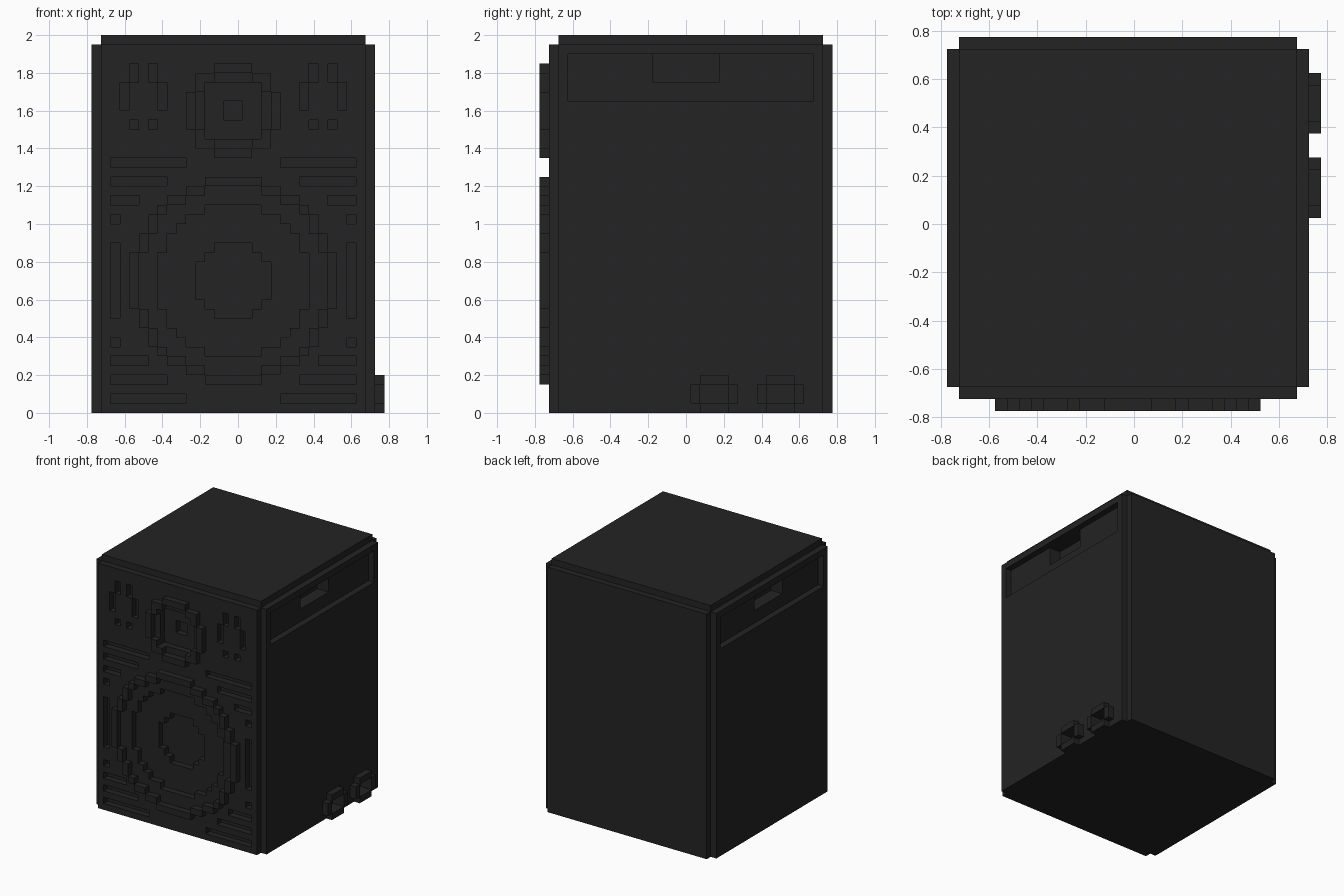
import bpy
import bmesh
from mathutils import Vector
from itertools import groupby

old = bpy.data.objects.get("Cube")
if old:
    bpy.data.objects.remove(old)

C = 0.05          # block size
CX = -0.025       # cabinet centre in x
CY = 0.025        # cabinet centre in y
FRONT = -0.725    # front panel plane
SIDE = 0.725      # socket side plane

black = bpy.data.materials.new("matte black")
black.diffuse_color = (0.017, 0.017, 0.017, 1)
black.use_nodes = True
bsdf = next(n for n in black.node_tree.nodes if n.type == 'BSDF_PRINCIPLED')
bsdf.inputs["Base Color"].default_value = (0.017, 0.017, 0.017, 1)
bsdf.inputs["Roughness"].default_value = 0.8


def prism(bm, points, direction):
    """Extrude a closed outline of 3D points along a direction."""
    face = bm.faces.new([bm.verts.new(p) for p in points])
    ext = bmesh.ops.extrude_face_region(bm, geom=[face], use_keep_orig=True)
    verts = [g for g in ext["geom"] if isinstance(g, bmesh.types.BMVert)]
    bmesh.ops.translate(bm, verts=verts, vec=Vector(direction))


def box(bm, x0, x1, y0, y1, z0, z1):
    prism(bm, [(x0, y0, z0), (x1, y0, z0), (x1, y1, z0), (x0, y1, z0)], (0, 0, z1 - z0))


def finish(name, bm):
    bmesh.ops.recalc_face_normals(bm, faces=bm.faces)
    mesh = bpy.data.meshes.new(name)
    bm.to_mesh(mesh)
    bm.free()
    mesh.materials.append(black)
    obj = bpy.data.objects.new(name, mesh)
    bpy.context.collection.objects.link(obj)
    return obj


def half_width(row, limit):
    """Half width in blocks of one row of a stepped disc."""
    j = 0
    while (row + 0.5) ** 2 + (j + 0.5) ** 2 < limit:
        j += 1
    return j


def disc(bm, cz, limit, y0, y1):
    """Solid stepped disc facing the front."""
    n = half_width(0, limit)
    side = []
    for i in range(-n, n):
        h = half_width(i if i >= 0 else -i - 1, limit)
        side += [(h, i), (h, i + 1)]
    side = list(dict.fromkeys(side))
    outline = side + [(-h, i) for h, i in reversed(side)]
    prism(bm, [(CX + h * C, y0, cz + i * C) for h, i in outline], (0, y1 - y0, 0))


def ring(name, cz, limit):
    """Raised stepped ring, one block wide."""
    bm = bmesh.new()
    n = half_width(0, limit)

    def run(i):
        h = half_width(i, limit)
        return min(half_width(i + 1, limit), h - 1), h

    for (a, h), rows in groupby(range(n), key=run):
        rows = list(rows)
        lo, hi = rows[0], rows[-1] + 1
        xs = [(-h, h)] if a == 0 else [(a, h), (-h, -a)]
        zs = [(-hi, hi)] if lo == 0 else [(lo, hi), (-hi, -lo)]
        for x0, x1 in xs:
            for z0, z1 in zs:
                box(bm, CX + x0 * C, CX + x1 * C, FRONT - C, FRONT,
                    cz + z0 * C, cz + z1 * C)
    return finish(name, bm)


def cut(target, bm, name):
    """Subtract a cutter from the target and remove it."""
    cutter = finish(name, bm)
    cutter.hide_render = True
    mod = target.modifiers.new(name, 'BOOLEAN')
    mod.operation = 'DIFFERENCE'
    mod.solver = 'EXACT'
    mod.object = cutter
    bpy.context.view_layer.objects.active = target
    bpy.ops.object.modifier_apply(modifier=mod.name)
    bpy.data.objects.remove(cutter)


# Cabinet with notched vertical edges
bm = bmesh.new()
a, b = 0.75, 0.70
corner = [(a, -b), (a, b), (b, b), (b, a), (-b, a), (-b, b),
          (-a, b), (-a, -b), (-b, -b), (-b, -a), (b, -a), (b, -b)]
prism(bm, [(CX + x, CY + y, 0) for x, y in corner], (0, 0, 1.95))
cabinet = finish("cabinet", bm)

# Stepped top panel
bm = bmesh.new()
box(bm, CX - b, CX + b, CY - b, CY + b, 1.95, 2.0)
finish("top_panel", bm)

# Shallow recesses: slots and vents on both halves of the front
bm = bmesh.new()
recesses = [
    # slots
    (-0.675, -0.275, 1.30, 1.35), (-0.675, -0.375, 1.20, 1.25),
    (-0.675, -0.525, 1.10, 1.15), (-0.675, -0.625, 1.00, 1.05),
    (-0.675, -0.625, 0.50, 0.90), (-0.675, -0.625, 0.35, 0.40),
    (-0.675, -0.475, 0.25, 0.30), (-0.675, -0.375, 0.15, 0.20),
    (-0.675, -0.275, 0.05, 0.10),
    # vents
    (-0.574, -0.526, 1.75, 1.85), (-0.474, -0.426, 1.75, 1.85),
    (-0.625, -0.576, 1.60, 1.75), (-0.424, -0.375, 1.60, 1.75),
    (-0.574, -0.526, 1.50, 1.55), (-0.474, -0.426, 1.50, 1.55),
]
for x0, x1, z0, z1 in recesses:
    for l, r in ((x0, x1), (2 * CX - x1, 2 * CX - x0)):
        box(bm, l, r, FRONT - C, FRONT + C, z0, z1)

# Woofer cone and tweeter recess
disc(bm, 0.7, 64, FRONT - C, FRONT + C)
box(bm, CX - 3 * C, CX + 3 * C, FRONT - C, FRONT + C, 1.45, 1.75)

# Handle panels on both sides
for s in (-1, 1):
    x0, x1 = sorted((CX + s * 0.70, CX + s * 0.80))
    box(bm, x0, x1, -0.625, 0.675, 1.65, 1.90)

# Socket holes
sockets = (0.15, 0.50)
for y in sockets:
    box(bm, SIDE - C, SIDE + C, y - 0.075, y + 0.075, 0.05, 0.15)
cut(cabinet, bm, "shallow_cutter")

# Deeper recesses: speaker centres and hand grips
bm = bmesh.new()
disc(bm, 0.7, 16, FRONT - C, FRONT + 2 * C)
box(bm, CX - C, CX + C, FRONT - C, FRONT + 2 * C, 1.55, 1.65)
for s in (-1, 1):
    x0, x1 = sorted((CX + s * 0.60, CX + s * 0.80))
    box(bm, x0, x1, -0.175, 0.175, 1.75, 1.90)
cut(cabinet, bm, "deep_cutter")

# Raised speaker surrounds
ring("woofer_ring", 0.7, 118)
ring("tweeter_ring", 1.6, 25)

# Socket rims low on one side
for k, y in enumerate(sockets, 1):
    bm = bmesh.new()
    for z in (0.0, 0.15):
        box(bm, SIDE, SIDE + C, y - 0.075, y + 0.075, z, z + C)
    for dy in (-0.125, 0.075):
        box(bm, SIDE, SIDE + C, y + dy, y + dy + C, 0.05, 0.15)
    finish(f"socket_rim_{k}", bm)
